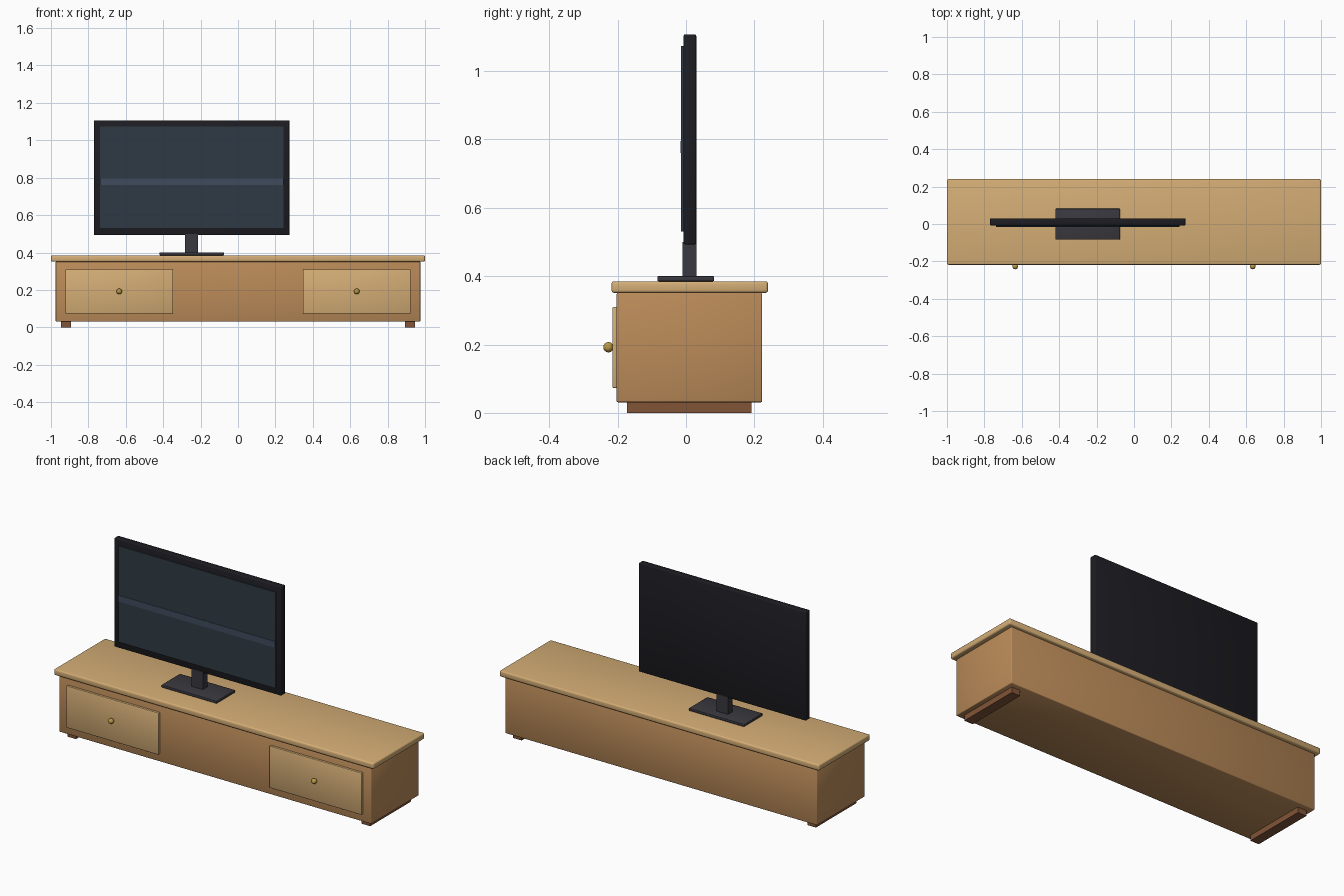
import bpy, bmesh

if "Cube" in bpy.data.objects:
    bpy.data.objects.remove(bpy.data.objects["Cube"])


def material(name, r, g, b):
    m = bpy.data.materials.new(name)
    m.diffuse_color = (r, g, b, 1)
    m.use_nodes = True
    m.node_tree.nodes["Principled BSDF"].inputs["Base Color"].default_value = m.diffuse_color
    return m


OAK = material("oak", 0.50, 0.26, 0.10)
LIGHT_OAK = material("light_oak", 0.66, 0.42, 0.18)
DARK_WOOD = material("dark_wood", 0.22, 0.09, 0.04)
BRASS = material("brass", 0.50, 0.32, 0.06)
BLACK = material("black_plastic", 0.012, 0.012, 0.016)
GREY = material("dark_grey_plastic", 0.04, 0.04, 0.05)
GLASS = material("screen_glass", 0.028, 0.042, 0.058)
GLARE = material("screen_glare", 0.05, 0.07, 0.11)


def finish(name, bm, mat, smooth):
    me = bpy.data.meshes.new(name)
    bm.to_mesh(me)
    bm.free()
    for p in me.polygons:
        p.use_smooth = smooth
    me.materials.append(mat)
    ob = bpy.data.objects.new(name, me)
    bpy.context.collection.objects.link(ob)
    return ob


def box(name, x, y, z, mat, bevel=0.0, segments=1):
    """Box from (min, max) ranges, optionally bevelled and smooth shaded."""
    bm = bmesh.new()
    bmesh.ops.create_cube(bm, size=1)
    for v in bm.verts:
        v.co = [r[0] + (c + 0.5) * (r[1] - r[0]) for c, r in zip(v.co, (x, y, z))]
    ob = finish(name, bm, mat, bevel > 0)
    if bevel:
        mod = ob.modifiers.new("soft_edges", 'BEVEL')
        mod.width = bevel
        mod.segments = segments
        mod.harden_normals = False
    return ob


def knob(name, centre, radius, mat):
    bm = bmesh.new()
    bmesh.ops.create_uvsphere(bm, u_segments=20, v_segments=12, radius=radius)
    bmesh.ops.translate(bm, verts=bm.verts, vec=centre)
    finish(name, bm, mat, True)


# Cabinet
box("cabinet_body", (-0.975, 0.975), (-0.203, 0.223), (0.031, 0.351), OAK, 0.004, 2)
box("cabinet_top", (-1, 1), (-0.218, 0.24), (0.351, 0.385), LIGHT_OAK, 0.008, 3)
box("centre_panel", (-0.30, 0.30), (-0.202, -0.19), (0.075, 0.31), DARK_WOOD)

# Drawers, knobs and runner feet, mirrored left and right
for side, s in (("left", -1), ("right", 1)):
    box(side + "_drawer", sorted((s * 0.347, s * 0.923)), (-0.215, -0.2),
        (0.073, 0.31), LIGHT_OAK, 0.003, 2)
    knob(side + "_knob", (s * 0.635, -0.227, 0.192), 0.015, BRASS)
    box(side + "_foot", sorted((s * 0.893, s * 0.947)), (-0.172, 0.192),
        (0, 0.031), DARK_WOOD)

# Television
box("tv_base", (-0.42, -0.075), (-0.084, 0.082), (0.385, 0.4), GREY, 0.003, 2)
box("tv_neck", (-0.283, -0.213), (-0.01, 0.03), (0.398, 0.50), GREY)
box("tv_housing", (-0.77, 0.275), (-0.007, 0.03), (0.493, 1.107), BLACK, 0.004, 2)
box("tv_screen", (-0.738, 0.243), (-0.014, -0.005), (0.53, 1.073), GLASS)
box("screen_glare_band", (-0.738, 0.243), (-0.016, -0.012), (0.76, 0.795), GLARE)
